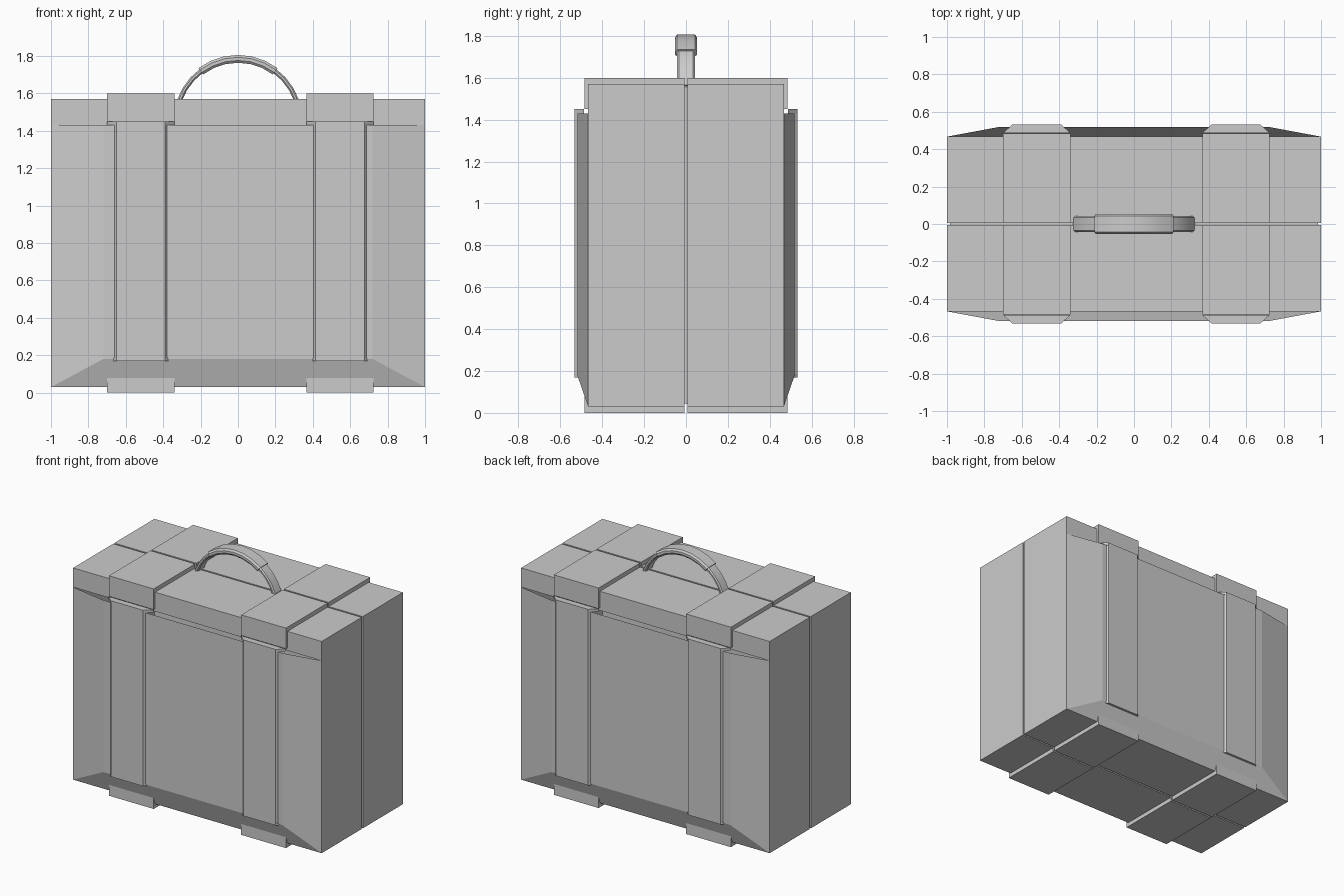
import bpy, bmesh, math

if "Cube" in bpy.data.objects:
    bpy.data.objects.remove(bpy.data.objects["Cube"])


def make_object(name, verts, faces, mirror_y=False):
    mesh = bpy.data.meshes.new(name)
    mesh.from_pydata(verts, [], faces)
    bm = bmesh.new()
    bm.from_mesh(mesh)
    bmesh.ops.recalc_face_normals(bm, faces=bm.faces)
    bm.to_mesh(mesh)
    bm.free()
    ob = bpy.data.objects.new(name, mesh)
    bpy.context.collection.objects.link(ob)
    if mirror_y:
        mod = ob.modifiers.new("Mirror", 'MIRROR')
        mod.use_axis = (False, True, False)
        mod.merge_threshold = 0.0005
    return ob


def loft(rings, caps=True):
    n = len(rings[0])
    verts = [v for r in rings for v in r]
    faces = []
    for k in range(len(rings) - 1):
        for i in range(n):
            j = (i + 1) % n
            faces.append((k*n + i, k*n + j, (k+1)*n + j, (k+1)*n + i))
    if caps:
        faces += [tuple(range(n)), tuple(range((len(rings)-1)*n, len(rings)*n))]
    return verts, faces


EDGE_Y, PANEL_Y, GAP = 0.467, 0.519, 0.006
Z0, Z1, ZLOW, ZTOP = 0.03, 1.57, 0.18, 1.43


# Case halves: side walls with a recessed seam in the middle
def rect(y, d=0.0):
    return [(-1+d, y, Z0+d), (1-d, y, Z0+d), (1-d, y, Z1-d), (-1+d, y, Z1-d)]


make_object("case_walls", *loft([rect(EDGE_Y), rect(GAP), rect(GAP, 0.015),
                                 rect(0, 0.015)], caps=False), mirror_y=True)

# Bulged front and back panels with the plain strip above them
P = 0.72
verts = [(-1, EDGE_Y, Z1), (1, EDGE_Y, Z1), (1, EDGE_Y, ZTOP), (-1, EDGE_Y, ZTOP)]
verts += [(-P, PANEL_Y, ZTOP), (P, PANEL_Y, ZTOP), (P, PANEL_Y, ZLOW), (-P, PANEL_Y, ZLOW)]
verts += [(-1, EDGE_Y, ZLOW), (1, EDGE_Y, ZLOW), (1, EDGE_Y, Z0), (-1, EDGE_Y, Z0)]
faces = [(0, 1, 2, 3), (4, 5, 6, 7), (3, 4, 7, 8), (5, 2, 9, 6),
         (8, 7, 11), (6, 9, 10), (7, 6, 10, 11)]
make_object("bulged_panel", verts, faces, mirror_y=True)

# Straps: wraps over top and bottom, raised bands with wider lips
for side, xa, xb in (("left", -0.70, -0.34), ("right", 0.365, 0.725)):
    for end, tip, out, inn in (("top", 1.45, 1.60, Z1), ("bottom", 0.17, 0.0, Z0)):
        prof = [(GAP, out), (0.484, out), (0.484, tip), (EDGE_Y, tip), (EDGE_Y, inn), (GAP, inn)]
        rings = [[(x, y, z) for y, z in prof] for x in (xa, xb)]
        make_object(f"{side}_strap_{end}_wrap", *loft(rings), mirror_y=True)

    def section(inset, y_base, z):
        return [(xa + inset, y_base, z), (xa + 0.05, 0.532, z),
                (xb - 0.05, 0.532, z), (xb - inset, y_base, z)]

    make_object(f"{side}_strap_band",
                *loft([section(0.033, 0.512, z) for z in (0.17, 1.45)]), mirror_y=True)
    for end, za, zb in (("upper", 1.43, 1.45), ("lower", 0.17, 0.185)):
        make_object(f"{side}_strap_{end}_lip",
                    *loft([section(0.0, 0.487, z) for z in (za, zb)]), mirror_y=True)


# Handle: flat arched strip with a thicker grip round the middle
def arch(name, a_max, steps, half_w, half_t):
    prof = [(-1, -0.4), (-0.8, -1), (0.8, -1), (1, -0.4),
            (1, 0.4), (0.8, 1), (-0.8, 1), (-1, 0.4)]
    rings = []
    for i in range(steps + 1):
        a = math.radians(-a_max + 2 * a_max * i / steps)
        rings.append([(math.sin(a) * (0.331 + t * half_t), w * half_w,
                       1.454 + math.cos(a) * (0.331 + t * half_t)) for w, t in prof])
    ob = make_object(name, *loft(rings))
    bpy.ops.object.select_all(action='DESELECT')
    ob.select_set(True)
    bpy.context.view_layer.objects.active = ob
    bpy.ops.object.shade_smooth_by_angle(angle=math.radians(30))


arch("handle_strip", 71, 12, 0.042, 0.013)
arch("handle_grip", 37, 6, 0.053, 0.021)
